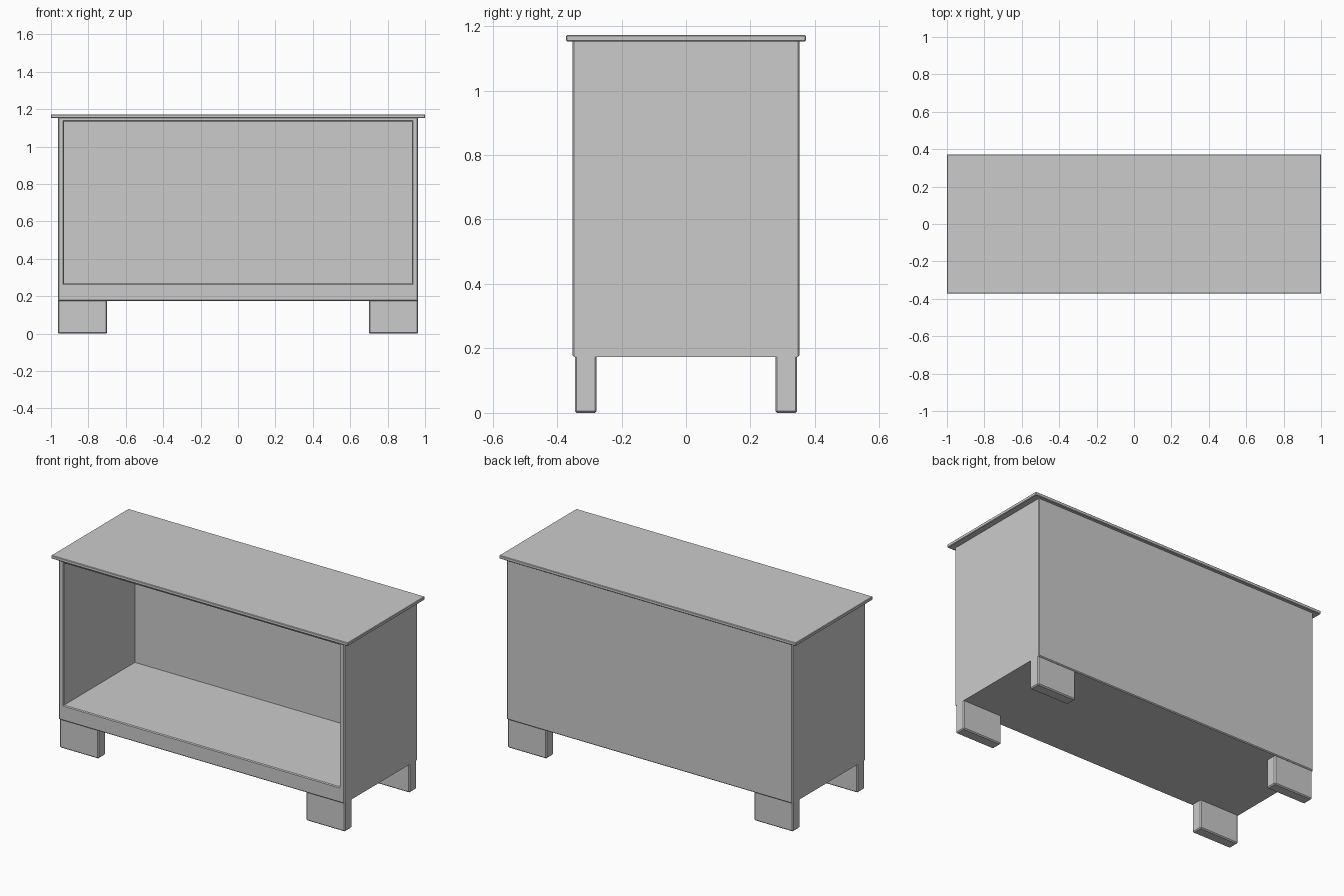
import bpy, bmesh
from mathutils import Vector

if "Cube" in bpy.data.objects:
    bpy.data.objects.remove(bpy.data.objects["Cube"])


def box(bm, lo, hi):
    """Add an axis-aligned box to bm."""
    verts = bmesh.ops.create_cube(bm, size=1)["verts"]
    lo, hi = Vector(lo), Vector(hi)
    for v in verts:
        v.co = Vector([(lo[i] + hi[i]) / 2 + v.co[i] * (hi[i] - lo[i]) for i in range(3)])


def bevel(bm, edges, width):
    bmesh.ops.bevel(bm, geom=edges, offset=width, segments=1,
                    affect='EDGES', profile=0.5, clamp_overlap=True)


def finish(bm, name):
    bmesh.ops.recalc_face_normals(bm, faces=bm.faces)
    mesh = bpy.data.meshes.new(name)
    bm.to_mesh(mesh)
    bm.free()
    obj = bpy.data.objects.new(name, mesh)
    bpy.context.collection.objects.link(obj)
    return obj


BX, BY, Z0, Z1 = 0.963, 0.352, 0.174, 1.152   # cabinet body
OX, OZ0, OZ1, BACK = 0.93, 0.268, 1.134, 0.335  # front opening

# Cabinet body: box whose front is inset to a frame and pushed in
bm = bmesh.new()
box(bm, (-BX, -BY, Z0), (BX, BY, Z1))
bm.normal_update()
front = next(f for f in bm.faces if f.normal.y < -0.9)
bmesh.ops.inset_region(bm, faces=[front], thickness=0.03)
mid = (Z0 + Z1) / 2
for v in front.verts:
    v.co.x = OX if v.co.x > 0 else -OX
    v.co.z = OZ1 if v.co.z > mid else OZ0
rim = list(front.edges)
moved = bmesh.ops.extrude_discrete_faces(bm, faces=[front])["faces"][0]
for v in moved.verts:
    v.co.y = BACK

# Ease the corners, the lower front and back edges and the opening
soft = []
for e in bm.edges:
    a, b = e.verts[0].co, e.verts[1].co
    outer = all(abs(abs(p.y) - BY) < 1e-4 for p in (a, b))
    upright = abs(a.z - b.z) > 0.5 and abs(a.x - b.x) < 1e-4
    level = abs(a.z - b.z) < 1e-4 and abs(a.x - b.x) > 1
    if outer and (upright or (level and a.z < OZ1 + 0.005)):
        soft.append(e)
    
bevel(bm, soft, 0.005)
finish(bm, "cabinet_body")

# Overhanging top board
bm = bmesh.new()
box(bm, (-1, -0.372, Z1), (1, 0.372, 1.172))
bevel(bm, list(bm.edges), 0.003)
finish(bm, "top_board")

# Four block feet, chamfered everywhere but where they meet the body
for sx, side in ((-1, "left"), (1, "right")):
    for sy, end in ((-1, "front"), (1, "back")):
        bm = bmesh.new()
        xs, ys = sorted((sx * 0.70, sx * BX)), sorted((sy * 0.277, sy * 0.345))
        box(bm, (xs[0], ys[0], 0), (xs[1], ys[1], Z0 + 0.002))
        bevel(bm, [e for e in bm.edges if min(v.co.z for v in e.verts) < 0.1], 0.006)
        finish(bm, f"{end}_{side}_foot")
